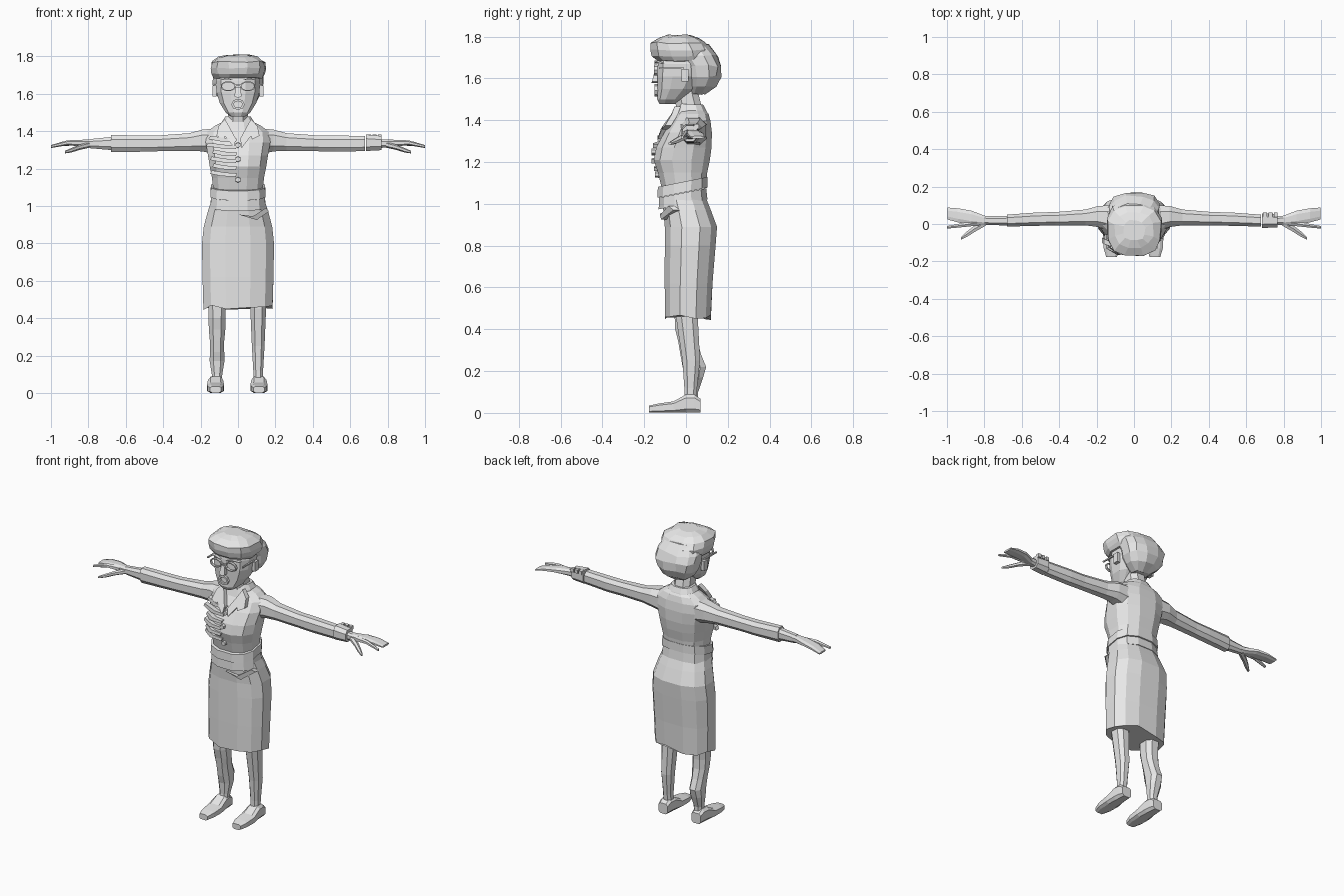
import bpy, bmesh, math, random
from mathutils import Vector

random.seed(4)
grey = bpy.data.materials.new("plain grey")
grey.diffuse_color = (0.8, 0.8, 0.8, 1)


def finish(name, bm):
    bmesh.ops.recalc_face_normals(bm, faces=bm.faces)
    me = bpy.data.meshes.new(name)
    bm.to_mesh(me)
    bm.free()
    me.materials.append(grey)
    ob = bpy.data.objects.new(name, me)
    bpy.context.collection.objects.link(ob)
    return ob


def loft(name, rings, n=12, axis="z", p=0.8, tilt=0.0, jitter=0.0, closed=False):
    """Skin rings (x, y, z, radius_u, radius_v) that lie across the given axis."""
    bm = bmesh.new()
    loops = []
    for x, y, z, ru, rv in rings:
        loop = []
        for i in range(n):
            t = 2 * math.pi * (i + 0.5) / n
            c, s = math.cos(t), math.sin(t)
            u = ru * math.copysign(abs(c) ** p, c)
            v = rv * math.copysign(abs(s) ** p, s)
            co = Vector({"z": (x + u, y + v, z), "x": (x, y + u, z + v), "y": (x + u, y, z + v)}[axis])
            co.z += tilt * co.y
            co += Vector([random.uniform(-jitter, jitter) for _ in range(3)])
            loop.append(bm.verts.new(co))
        loops.append(loop)
    for a, b in zip(loops, loops[1:]):
        for i in range(n):
            j = (i + 1) % n
            bm.faces.new((a[i], a[j], b[j], b[i]))
    bm.faces.new(loops[0])
    bm.faces.new(loops[-1])
    return finish(name, bm)


def upright(name, rows, cx=0, **kw):
    """Loft from rows of (z, half width, front y, back y)."""
    return loft(name, [(cx, (f + b) / 2, z, hx, (b - f) / 2) for z, hx, f, b in rows], **kw)


def slab(name, pts, depth):
    """Plate from (x, y, z) points, thickened towards the back."""
    bm = bmesh.new()
    front = [bm.verts.new(q) for q in pts]
    back = [bm.verts.new((x, y + depth, z)) for x, y, z in pts]
    bm.faces.new(front)
    bm.faces.new(back)
    for i in range(len(pts)):
        j = (i + 1) % len(pts)
        bm.faces.new((front[i], front[j], back[j], back[i]))
    return finish(name, bm)


def box(name, c, s):
    bm = bmesh.new()
    bmesh.ops.create_cube(bm, size=1)
    for v in bm.verts:
        v.co = Vector(c) + Vector([v.co[k] * s[k] for k in range(3)])
    return finish(name, bm)


def rim(name, x, y, z, rx, rz, w, n=10):
    """Flat oval ring facing the front."""
    bm = bmesh.new()
    loops = []
    for i in range(n):
        c, s = math.cos(2 * math.pi * i / n), math.sin(2 * math.pi * i / n)
        loops.append([bm.verts.new((x + (rx + d) * c, y + e, z + (rz + d) * s))
                      for d, e in ((0, 0), (w, 0), (w, 0.015), (0, 0.015))])
    for i in range(n):
        a, b = loops[i], loops[(i + 1) % n]
        for k in range(4):
            m = (k + 1) % 4
            bm.faces.new((a[k], a[m], b[m], b[k]))
    return finish(name, bm)


# Jacket body
JACKET = [(1.08, .135, -.12, .098), (1.15, .143, -.138, .105), (1.21, .155, -.158, .118),
          (1.27, .165, -.146, .126), (1.34, .178, -.108, .127), (1.395, .172, -.07, .12),
          (1.43, .125, -.045, .11), (1.455, .07, -.03, .09)]
upright("jacket", JACKET)


def chest(z):
    for a, b in zip(JACKET, JACKET[1:]):
        if a[0] <= z <= b[0]:
            return a[2] + (b[2] - a[2]) * (z - a[0]) / (b[0] - a[0])


# Skirt with a slightly uneven hem
skirt = upright("skirt", [(.45, .19, -.104, .122), (.62, .195, -.105, .13), (.8, .198, -.105, .145),
                          (.89, .188, -.105, .152), (.97, .166, -.112, .122), (1.03, .146, -.122, .098)])
for v in skirt.data.vertices:
    if v.co.z < .5:
        v.co.z += random.uniform(-.01, .02)
slab("skirt_fold", [(.0, -.122, .955), (.1, -.118, .925), (.165, -.06, .97), (.15, -.085, .99), (.08, -.125, .945)], .03)

# Two waist bands, higher at the back
upright("lower_belt", [(1.0, .152, -.134, .106), (1.055, .147, -.132, .1)], tilt=.2)
upright("upper_belt", [(1.057, .152, -.14, .106), (1.108, .149, -.138, .106)], tilt=.2)

# Collar and lapels
upright("collar", [(1.405, .105, -.062, .115), (1.45, .088, -.045, .1), (1.478, .07, -.035, .085)], tilt=-.05)
for s in (-1, 1):
    slab("lapel", [(s * .07, -.055, 1.465), (s * .105, -.07, 1.425), (s * .115, -.1, 1.375), (s * .075, -.115, 1.355),
                   (s * .07, -.11, 1.375), (s * .02, -.135, 1.31), (s * .012, -.12, 1.36), (s * .05, -.07, 1.43)], .03)

# Ruffled front on one side, and a button row
for i in range(6):
    z = 1.16 + .037 * i
    y = chest(z) - .012
    x0 = -.15 + .012 * (i % 2) - (.02 if i > 3 else 0)
    slab("ruffle", [(x0, y + .035, z + .012), (-.09, y, z), (-.012, y, z - .004), (-.004, y, z + .014),
                    (-.07, y, z + .019), (x0 + .01, y + .03, z + .03)], .03)
for z in (1.14, 1.25, 1.325):
    loft("button", [(0, chest(z) - .014, z, .014, .014), (0, chest(z) + .01, z, .016, .016)], n=6, axis="y", p=1)

# Neck and head
upright("neck", [(1.41, .075, -.04, .1), (1.46, .058, -.05, .08), (1.56, .056, -.07, .055)], n=8)
upright("head", [(1.478, .04, -.128, -.05), (1.5, .068, -.14, -.01), (1.55, .1, -.138, .05), (1.61, .119, -.14, .09),
                 (1.67, .121, -.138, .1), (1.72, .11, -.13, .1)])

# Swept-up hair: a bun of hair at the back and a crest over the brow
upright("back_hair", [(1.525, .05, .02, .095), (1.56, .1, .005, .142), (1.61, .127, .0, .166), (1.66, .138, -.02, .17),
                      (1.71, .138, -.05, .15), (1.76, .11, -.06, .11)], jitter=.006)
upright("top_hair", [(1.685, .128, -.142, .13), (1.705, .143, -.165, .13), (1.735, .152, -.174, .125),
                     (1.77, .145, -.174, .1), (1.795, .105, -.13, .065), (1.806, .06, -.09, .02)], jitter=.005)

# Face
slab("nose", [(-.012, -.15, 1.635), (.012, -.15, 1.635), (.02, -.163, 1.585), (0, -.166, 1.578), (-.02, -.163, 1.585)], .04)
rim("mouth", 0, -.15, 1.543, .024, .018, .012, 8)
for s in (-1, 1):
    rim("glasses_rim", s * .052, -.152, 1.64, .034, .022, .006)
    slab("brow", [(s * .02, -.152, 1.672), (s * .06, -.15, 1.685), (s * .1, -.125, 1.672), (s * .06, -.15, 1.677)], .02)
    box("glasses_arm", (s * .122, -.07, 1.648), (.008, .12, .008))
    box("ear", (s * .125, -.005, 1.615), (.022, .035, .06))
box("glasses_bridge", (0, -.148, 1.645), (.03, .01, .007))

# Arms and hands
for s in (-1, 1):
    loft("sleeve", [(s * x, y, z, a, b) for x, y, z, a, b in (
        (.11, .03, 1.345, .075, .075), (.19, .04, 1.35, .06, .062), (.26, .035, 1.342, .045, .05), (.42, .028, 1.335, .038, .045),
        (.52, .026, 1.333, .038, .046), (.68, .018, 1.334, .034, .049 if s < 0 else .043))], n=8, axis="x")
    if s < 0:
        loft("forearm", [(-.67, .018, 1.334, .028, .038), (-.79, .018, 1.333, .024, .026)], n=8, axis="x")
    loft("hand", [(s * x, y, z, a, b) for x, y, z, a, b in (
        (.74, .018, 1.333, .023, .026), (.8, .02, 1.334, .026, .022), (.87, .034, 1.338, .04, .016),
        (.94, .046, 1.332, .04, .012), (.998, .056, 1.318, .034, .006))], n=8, axis="x")
    loft("index_finger", [(s * x, y, z, a, a) for x, y, z, a in (
        (.83, .008, 1.335, .018), (.91, -.005, 1.338, .013), (1.0, -.018, 1.318, .008))], n=6, axis="x", p=1)
    loft("thumb", [(s * x, y, z, a, b) for x, y, z, a, b in (
        (.79, .01, 1.328, .02, .016), (.85, -.024, 1.313, .02, .014), (.89, -.052, 1.298, .017, .012),
        (.925, -.077, 1.288, .008, .007))], n=6, axis="x", p=1)

# Wrist cuff with small studs
loft("cuff", [(.685, .018, 1.338, .042, .047), (.768, .018, 1.336, .038, .04)], n=8, axis="x")
for x in (.7, .73, .758):
    box("cuff_stud", (x, .05, 1.37), (.02, .025, .022))

# Legs: one full calf, one slim
upright("left_leg", [(.06, .026, -.005, .06), (.1, .03, 0, .06), (.17, .042, -.005, .085), (.22, .041, -.02, .1),
                     (.28, .041, -.03, .075), (.34, .047, -.04, .06), (.4, .048, -.055, .058), (.6, .055, -.065, .07)],
        cx=-.112, n=8)
upright("right_leg", [(.06, .028, -.01, .05), (.12, .028, -.01, .055), (.25, .036, -.02, .07), (.45, .045, -.05, .06),
                      (.6, .052, -.06, .07)], cx=.108, n=8)

# Shoes with flat soles
for s, x in ((-1, -.12), (1, .112)):
    loft("shoe", [(x, y, h, w, h) for y, w, h in ((-.176, .03, .018), (-.13, .044, .023), (-.06, .048, .028),
                                                (0, .042, .045), (.04, .038, .045), (.07, .034, .034))],
         n=8, axis="y", p=.55)
